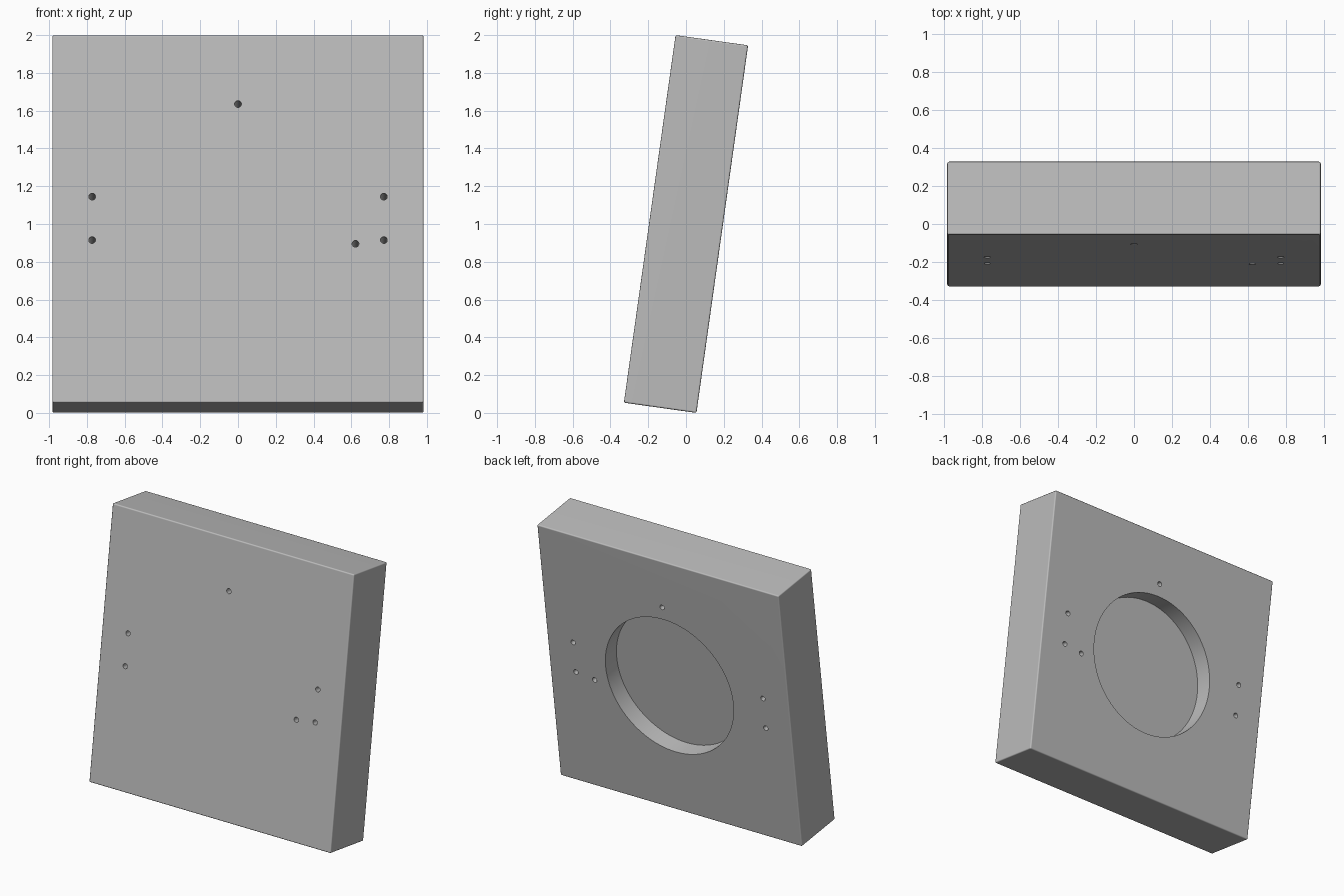
import bpy
import math

cube = bpy.data.objects.get("Cube")
if cube:
    bpy.data.objects.remove(cube, do_unlink=True)

SIDE, THICK, TILT = 1.965, 0.388, math.radians(8)
RECESS_RADIUS, RECESS_DEPTH = 0.519, 0.13
HOLE_RADIUS = 0.018

grey = bpy.data.materials.new("plain grey")
grey.use_nodes = True
colour = (0.5, 0.5, 0.5, 1)
grey.diffuse_color = colour
grey.node_tree.nodes["Principled BSDF"].inputs["Base Color"].default_value = colour


def apply_modifier(obj, name):
    bpy.ops.object.select_all(action="DESELECT")
    obj.select_set(True)
    bpy.context.view_layer.objects.active = obj
    bpy.ops.object.modifier_apply(modifier=name)


def bore(obj, x, z, radius, y_from, y_to, sides):
    """Cut a round bore running along y."""
    bpy.ops.mesh.primitive_cylinder_add(
        vertices=sides, radius=radius, depth=y_to - y_from,
        location=(x, (y_from + y_to) / 2, z), rotation=(math.pi / 2, 0, 0))
    cutter = bpy.context.object
    cutter.hide_render = True
    cut = obj.modifiers.new("bore", "BOOLEAN")
    cut.operation, cut.solver, cut.object = "DIFFERENCE", "EXACT", cutter
    apply_modifier(obj, cut.name)
    bpy.data.objects.remove(cutter, do_unlink=True)


# Square slab with slightly rounded edges
bpy.ops.mesh.primitive_cube_add(size=1)
slab = bpy.context.object
slab.name = "slab"
slab.scale = (SIDE, THICK, SIDE)
bpy.ops.object.transform_apply(location=False, rotation=False, scale=True)
slab.data.materials.append(grey)
bevel = slab.modifiers.new("rounded edges", "BEVEL")
bevel.width, bevel.segments = 0.009, 3
apply_modifier(slab, bevel.name)

# Round recess in the back
bore(slab, 0, 0, RECESS_RADIUS, THICK / 2 - RECESS_DEPTH, THICK, 96)

# Screw holes straight through: one on top, a pair each side, one extra
holes = [(0, 0.614), (0.622, -0.133)]
holes += [(side * 0.772, z) for side in (-1, 1) for z in (0.119, -0.113)]
for x, z in holes:
    bore(slab, x, z, HOLE_RADIUS, -THICK, THICK, 24)

# Smooth the curved walls, keep the broad faces flat
bpy.ops.object.select_all(action="DESELECT")
slab.select_set(True)
bpy.context.view_layer.objects.active = slab
bpy.ops.object.shade_smooth_by_angle(angle=math.radians(35))
weighted = slab.modifiers.new("flat broad faces", "WEIGHTED_NORMAL")
weighted.keep_sharp = True

# Lean the slab back and stand it on its rear lower edge
slab.rotation_euler.x = -TILT
slab.location.z = (SIDE * math.cos(TILT) + THICK * math.sin(TILT)) / 2
